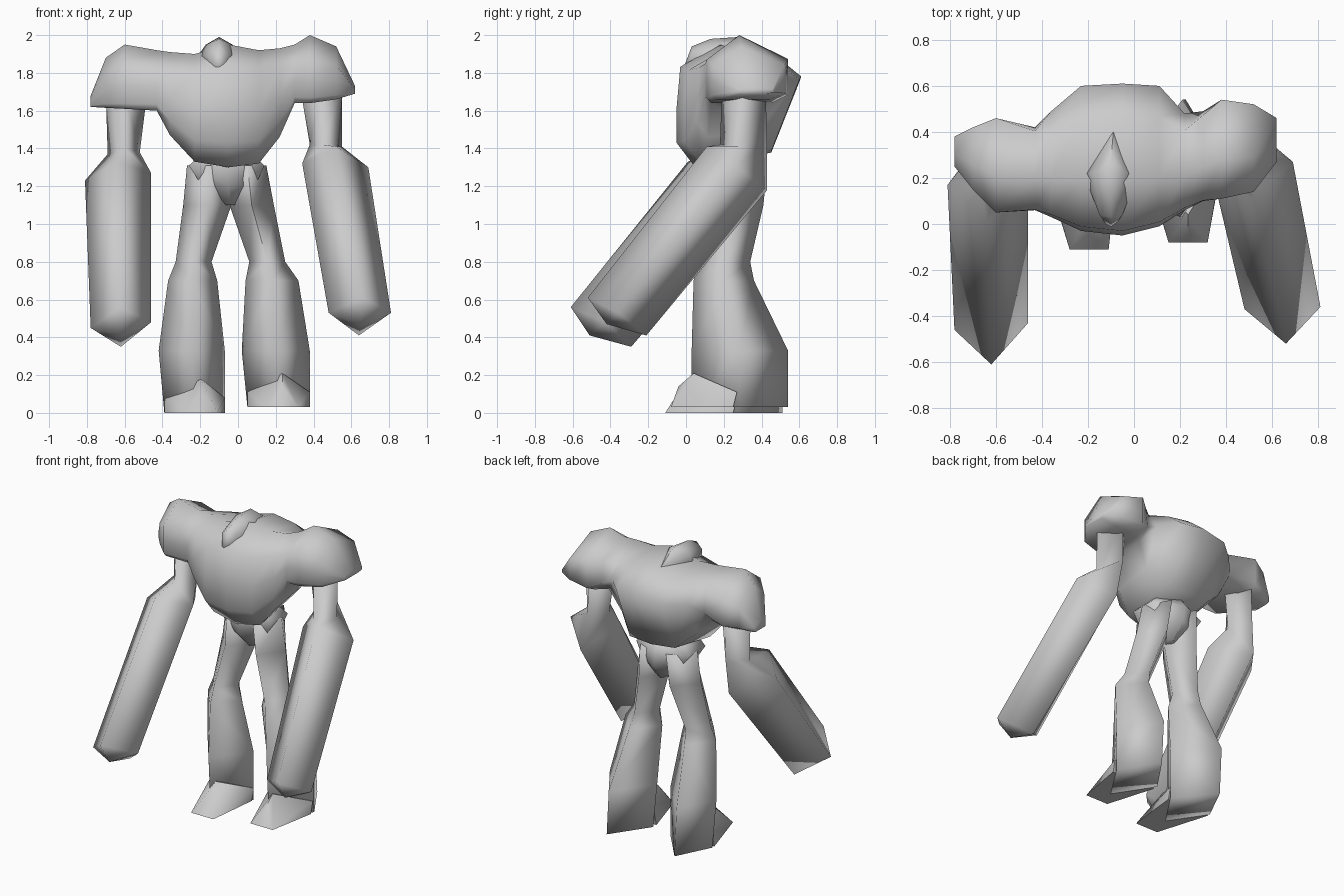
import bpy, bmesh, math
from mathutils import Vector

if "Cube" in bpy.data.objects:
    bpy.data.objects.remove(bpy.data.objects["Cube"])

grey = bpy.data.materials.new("stone grey")
grey.diffuse_color = (0.6, 0.6, 0.6, 1)
grey.use_nodes = True
grey.node_tree.nodes["Principled BSDF"].inputs["Base Color"].default_value = grey.diffuse_color


def finish(name, bm, angle):
    bmesh.ops.recalc_face_normals(bm, faces=bm.faces)
    me = bpy.data.meshes.new(name)
    bm.to_mesh(me)
    bm.free()
    me.materials.append(grey)
    ob = bpy.data.objects.new(name, me)
    bpy.context.collection.objects.link(ob)
    bpy.ops.object.select_all(action='DESELECT')
    ob.select_set(True)
    bpy.context.view_layer.objects.active = ob
    bpy.ops.object.shade_smooth_by_angle(angle=math.radians(angle))
    return ob


def loft(name, rings, tip=None, angle=75):
    """Skin a list of rings, closing both ends (optionally to a tip point)."""
    bm = bmesh.new()
    rows = [[bm.verts.new(p) for p in r] for r in rings]
    n = len(rows[0])
    for a, b in zip(rows, rows[1:]):
        for i in range(n):
            j = (i + 1) % n
            bm.faces.new((a[i], a[j], b[j], b[i]))
    bm.faces.new(rows[0])
    if tip:
        t = bm.verts.new(tip)
        for i in range(n):
            bm.faces.new((rows[-1][i], rows[-1][(i + 1) % n], t))
    else:
        bm.faces.new(rows[-1])
    return finish(name, bm, angle)


def hull(name, pts, angle):
    bm = bmesh.new()
    for p in pts:
        bm.verts.new(p)
    bmesh.ops.convex_hull(bm, input=bm.verts)
    return finish(name, bm, angle)


def flat_ring(z, x0, x1, y0, y1, n):
    """Horizontal polygon fitted to the given x and y range."""
    a = [2 * math.pi * i / n for i in range(n)]
    mx = max(math.sin(t) for t in a)
    return [Vector(((x0 + x1) / 2 + (x1 - x0) / 2 * math.sin(t) / mx,
                    (y0 + y1) / 2 - (y1 - y0) / 2 * math.cos(t), z)) for t in a]


# Chest and shoulders: one section swept sideways, blending from a
# shoulder dome (w = 0) to a deep chest shape (w = 1)
dome = [(.06, 0), (0, .08), (0, .35), (0, .64), (.4, 1), (1, .65), (1, .12), (.8, 0)]
chest = [(.15, 0), (0, .2), (0, .48), (.03, .82), (.35, 1), (.78, .92), (1, .74), (.76, .12)]
stations = [  # x, front, back, bottom, top, w
    (-.78, .25, .38, 1.62, 1.68, 0), (-.70, .15, .42, 1.615, 1.88, 0),
    (-.60, .05, .46, 1.61, 1.95, 0), (-.43, .06, .42, 1.60, 1.92, .2),
    (-.36, .03, .49, 1.47, 1.91, .8), (-.23, -.03, .60, 1.33, 1.90, 1),
    (-.05, -.05, .61, 1.30, 1.95, 1), (.11, -.01, .60, 1.32, 1.92, 1),
    (.22, .06, .48, 1.46, 1.93, .8), (.30, .10, .49, 1.64, 1.95, .2),
    (.38, .11, .54, 1.64, 2.0, 0), (.52, .14, .52, 1.66, 1.94, 0),
    (.62, .27, .46, 1.69, 1.73, 0)]
loft("chest_and_shoulders", [
    [(x, y0 + (d[0] + w * (c[0] - d[0])) * (y1 - y0), z0 + (d[1] + w * (c[1] - d[1])) * (z1 - z0))
     for d, c in zip(dome, chest)]
    for x, y0, y1, z0, z1, w in stations], angle=80)

# Head: low narrow ridge sunk between the shoulders
hull("head", [(-.10, -.03, 1.78), (-.10, .03, 1.94), (-.05, .04, 1.90), (-.15, .04, 1.90),
              (-.10, .13, 1.98), (-.10, .28, 1.99), (-.03, .22, 1.95), (-.17, .22, 1.95),
              (-.09, .40, 1.90), (.02, .22, 1.88), (-.22, .22, 1.88)], 80)

# Arms: diamond section from shoulder through elbow to a blunt forearm tip
# (each ring runs outer, front, inner, back)
loft("right_arm", [
    [(-.70, .30, 1.70), (-.60, .19, 1.70), (-.48, .30, 1.70), (-.60, .42, 1.70)],
    [(-.69, .29, 1.37), (-.60, .17, 1.40), (-.52, .29, 1.38), (-.60, .43, 1.42)],
    [(-.81, .17, 1.23), (-.64, .01, 1.33), (-.46, .17, 1.27), (-.62, .42, 1.18)],
    [(-.78, -.46, .45), (-.62, -.61, .56), (-.46, -.43, .48), (-.62, -.29, .35)]],
    tip=(-.62, -.51, .41), angle=125)
loft("left_arm", [
    [(.55, .30, 1.72), (.44, .19, 1.72), (.33, .30, 1.72), (.44, .42, 1.72)],
    [(.55, .29, 1.41), (.45, .18, 1.42), (.38, .29, 1.42), (.45, .43, 1.45)],
    [(.69, .27, 1.30), (.52, .11, 1.41), (.34, .22, 1.32), (.50, .43, 1.18)],
    [(.81, -.36, .53), (.66, -.52, .61), (.48, -.37, .53), (.64, -.21, .41)]],
    tip=(.65, -.42, .47), angle=125)

# Hips: wedge joining the waist to both thighs, narrowing to the crotch
loft("hips", [flat_ring(*r, 6) for r in (
    (1.38, -0.18, 0.07, 0.08, 0.38),
    (1.31, -0.26, 0.14, 0.07, 0.43),
    (1.20, -0.19, 0.09, 0.09, 0.42),
    (1.10, -0.07, -0.01, 0.18, 0.34))], angle=80)


# Legs: diamond section with a ridge down the shin and calf, and a wedge toe
def leg(side, spans, toe, base, heel, lean):
    levels = [(1.31, .09, .43), (1.10, .09, .41), (.80, .07, .34), (.70, .04, .36),
              (.33, .03, heel), (base, .03, heel)]
    rings = [flat_ring(z, x0, x1, y0, y1, 4)
             for (z, y0, y1), (x0, x1) in zip(levels, spans)]
    for r in rings[-2:]:
        r[2].x += lean          # heel turned slightly outwards
    loft(side + "_leg", rings, angle=110)
    x0, x1, y = toe
    m = (x0 + x1) / 2
    a, b = spans[-1]
    hull(side + "_toe", [(x0, y, base), (x1, y, base), (x0 + .02, y + .02, base + .03),
                         (x1 - .02, y + .02, base + .03), (m, -.04, base + .11),
                         (m, .04, base + .18), (a, .25, base), (b, .25, base),
                         (a, .27, base + .08), (b, .27, base + .08)], 60)


leg("right", [(-.27, -.03), (-.29, -.035), (-.33, -.14), (-.37, -.11), (-.42, -.07),
              (-.39, -.07)], (-.28, -.11, -.11), 0.0, .51, -.04)
leg("left", [(.15, -.05), (.19, -.045), (.25, .06), (.32, .04), (.38, .02),
             (.38, .05)], (.15, .32, -.08), 0.03, .54, .01)
